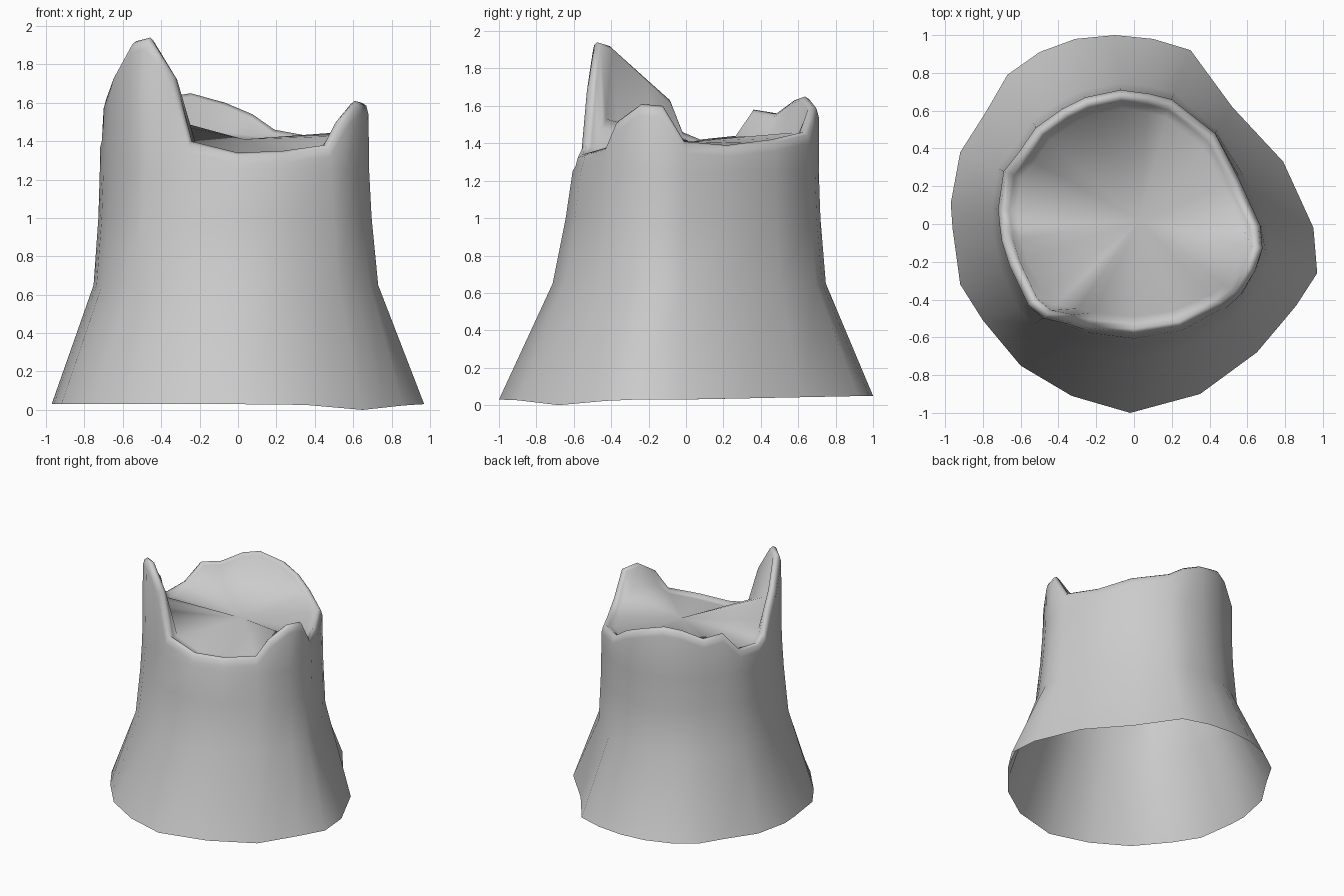
import bpy
import bmesh
from mathutils import Vector

default_cube = bpy.data.objects.get("Cube")
if default_cube:
    bpy.data.objects.remove(default_cube, do_unlink=True)

# Flared foot outline, counterclockwise from the left side (x, y)
FOOT = [(.95, -.02), (.79, .33), (.52, .62), (.3, .92), (.1, .98),
        (-.1, 1), (-.31, .98), (-.5, .91), (-.67, .79), (-.78, .6),
        (-.92, .38), (-.97, .11), (-.96, -.03), (-.95, -.1), (-.92, -.32),
        (-.8, -.51), (-.7, -.63), (-.6, -.75), (-.33, -.91), (-.02, -1),
        (.35, -.9), (.65, -.68), (.76, -.55), (.86, -.43), (.97, -.26)]

# Broken rim with its splintered peaks, in step with the foot (x, y, z)
RIM = [(.67, -.01, 1.41), (.56, .23, 1.39), (.43, .48, 1.42), (.2, .66, 1.46),
       (.08, .69, 1.54), (-.07, .71, 1.6), (-.26, .67, 1.65), (-.38, .61, 1.63),
       (-.52, .51, 1.56), (-.61, .38, 1.58), (-.69, .28, 1.44), (-.72, .08, 1.42),
       (-.71, -.02, 1.46), (-.7, -.09, 1.63), (-.66, -.22, 1.74), (-.56, -.43, 1.92),
       (-.48, -.5, 1.94), (-.35, -.53, 1.74), (-.26, -.56, 1.4), (0, -.59, 1.34),
       (.25, -.55, 1.35), (.48, -.44, 1.38), (.56, -.38, 1.52), (.64, -.25, 1.61),
       (.68, -.13, 1.6)]


def make_material(name, value):
    mat = bpy.data.materials.new(name)
    mat.use_nodes = True
    colour = (value, value, value, 1)
    mat.diffuse_color = colour
    mat.node_tree.nodes["Principled BSDF"].inputs["Base Color"].default_value = colour
    return mat


def foot_ring():
    """Uneven ground edge, lowest at one front root."""
    low_root = Vector((.65, -.68))
    return [Vector((x, y, min(.03 + .02 * max(y, 0), .07 * (Vector((x, y)) - low_root).length)))
            for x, y in FOOT]


def trunk_ring(height, flare, front_flare):
    """Blend from rim towards foot; the front spreads more than the rest."""
    ring = []
    for foot, rim in zip(FOOT, RIM):
        foot, top = Vector(foot), Vector(rim[:2])
        front = max(0, -foot.normalized().y)
        ring.append(top.lerp(foot, flare + (front_flare - flare) * front).to_3d())
        ring[-1].z = height
    return ring


def rim_ring(inset, drop, floor=1.4, rise=1):
    """Copy of the rim moved inwards and down; rise scales peaks above floor."""
    ring = []
    for point in RIM:
        point = Vector(point)
        inward = -point.xy.normalized() * inset
        z = point.z - drop
        if z > floor:
            z = floor + (z - floor) * rise
        ring.append(Vector((point.x + inward.x, point.y + inward.y, z)))
    return ring


# Stack the bark, rounded lip and sloping inner wall as one shell
rings = [foot_ring(),
         trunk_ring(.65, .13, .3),
         trunk_ring(1, .03, .13),
         trunk_ring(1.25, 0, .04),
         rim_ring(0, .06),
         rim_ring(.012, .015),
         rim_ring(.035, 0),
         rim_ring(.06, .02),
         rim_ring(.1, .02, rise=.25)]

bm = bmesh.new()
loops = [[bm.verts.new(co) for co in ring] for ring in rings]
count = len(FOOT)
for lower, upper in zip(loops, loops[1:]):
    for i in range(count):
        j = (i + 1) % count
        bm.faces.new((lower[i], lower[j], upper[j], upper[i]))

# Broken wood surface fanning out from the core
core = bm.verts.new((.03, .02, 1.41))
for i in range(count):
    bm.faces.new((loops[-1][i], loops[-1][(i + 1) % count], core))

mesh = bpy.data.meshes.new("tree_stump")
bm.to_mesh(mesh)
bm.free()
mesh.materials.append(make_material("weathered_grey", .6))

stump = bpy.data.objects.new("tree_stump", mesh)
bpy.context.collection.objects.link(stump)
bpy.ops.object.select_all(action="DESELECT")
stump.select_set(True)
bpy.context.view_layer.objects.active = stump
bpy.ops.object.shade_smooth_by_angle(angle=1.4)
